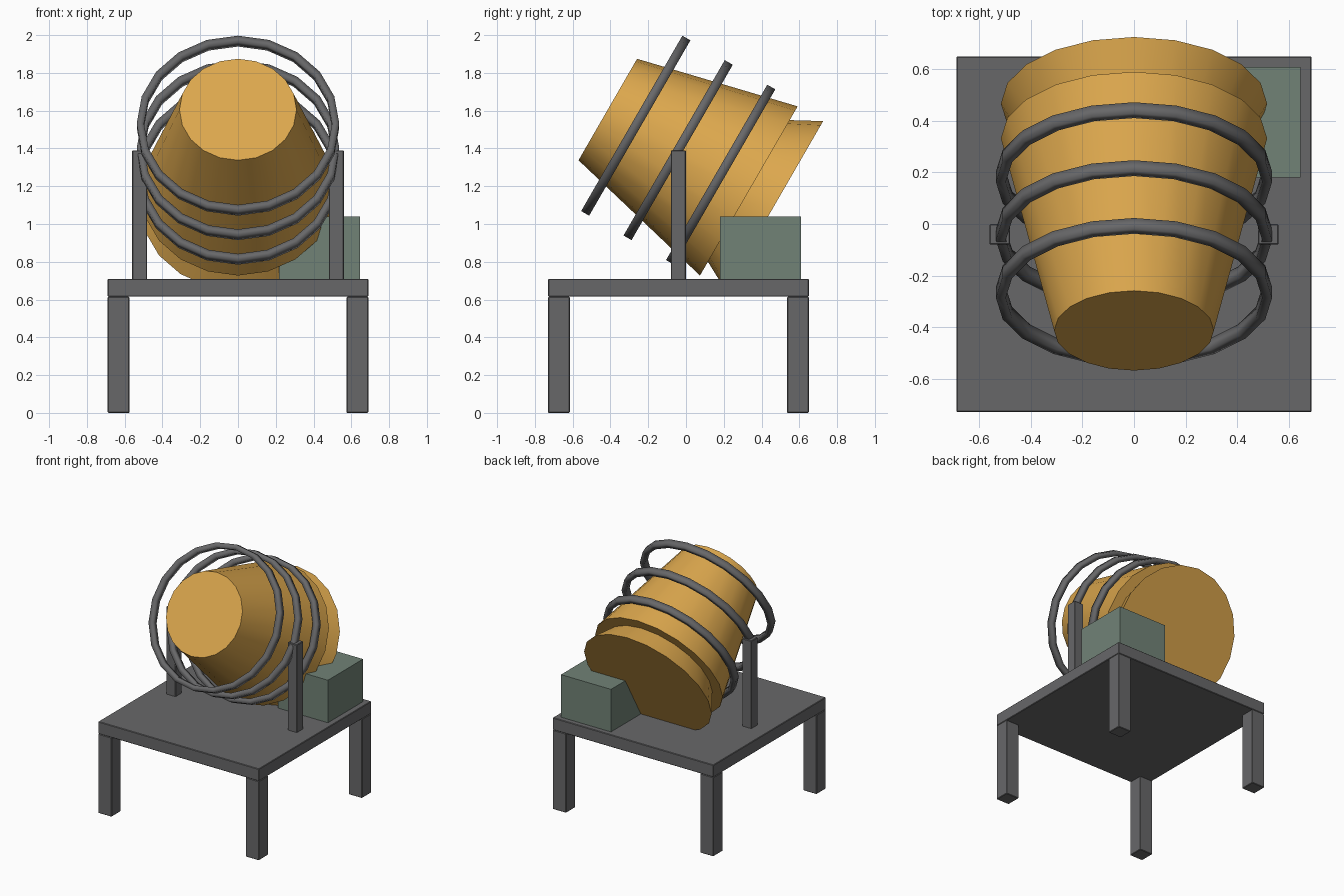
import bpy
import math
from mathutils import Vector

cube = bpy.data.objects.get("Cube")
if cube:
    bpy.data.objects.remove(cube, do_unlink=True)


def material(name, rgb):
    m = bpy.data.materials.new(name)
    m.use_nodes = True
    m.diffuse_color = (*rgb, 1)
    m.node_tree.nodes["Principled BSDF"].inputs["Base Color"].default_value = (*rgb, 1)
    return m


YELLOW = material("drum yellow", (0.72, 0.39, 0.075))
GREY = material("frame grey", (0.137, 0.137, 0.141))
GREEN = material("motor green", (0.165, 0.225, 0.183))

# Drum axis runs down and towards the back
SIDES = 20
TILT = math.radians(-120)
AXIS = Vector((0, math.sin(math.radians(60)), -0.5))
DRUM_FRONT = Vector((0, -0.414, 1.606))


def box(name, low, high, mat, bevel=0.0):
    low, high = Vector(low), Vector(high)
    bpy.ops.mesh.primitive_cube_add(size=1, location=(low + high) / 2)
    ob = bpy.context.object
    ob.name = name
    ob.scale = high - low
    bpy.ops.object.transform_apply(location=False, rotation=False, scale=True)
    ob.data.materials.append(mat)
    if bevel:
        mod = ob.modifiers.new("edge bevel", "BEVEL")
        mod.width = bevel
        mod.segments = 1
    return ob


def turned(name, start, end, r_start, r_end, mat, fill="NGON"):
    """Round part along the drum axis, measured from the drum front."""
    bpy.ops.mesh.primitive_cone_add(
        vertices=SIDES, radius1=r_start, radius2=r_end, depth=end - start,
        end_fill_type=fill, rotation=(TILT, 0, 0),
        location=DRUM_FRONT + AXIS * (start + end) / 2)
    ob = bpy.context.object
    ob.name = name
    ob.data.materials.append(mat)
    bpy.ops.object.shade_smooth_by_angle(angle=math.radians(30))
    return ob


# Drum and flared back end
turned("drum", 0, 0.862, 0.31, 0.517, YELLOW)
turned("drum_flare", 0.76, 1.018, 0.378, 0.517, YELLOW)

# Hoops around the drum
for name, t in (("front_hoop", 0.171), ("middle_hoop", 0.43), ("back_hoop", 0.69)):
    hoop = turned(name, t - 0.0245, t + 0.0245, 0.536, 0.536, GREY, "NOTHING")
    wall = hoop.modifiers.new("hoop wall", "SOLIDIFY")
    wall.thickness = 0.038
    wall.offset = -1

# Platform
box("platform", (-0.69, -0.73, 0.615), (0.69, 0.65, 0.71), GREY, 0.004)

# Legs and drum posts on both sides
for side, s in (("left", 1), ("right", -1)):
    for end, y in (("front", -0.73), ("back", 0.535)):
        box(f"{end}_{side}_leg", (s * 0.6325 - 0.0575, y, 0),
            (s * 0.6325 + 0.0575, y + 0.115, 0.615), GREY, 0.004)
    box(f"{side}_post", (s * 0.521 - 0.04, -0.08, 0.70),
        (s * 0.521 + 0.04, 0, 1.39), GREY, 0.004)

# Motor housing
box("motor_housing", (0.217, 0.18, 0.705), (0.646, 0.61, 1.04), GREEN)
